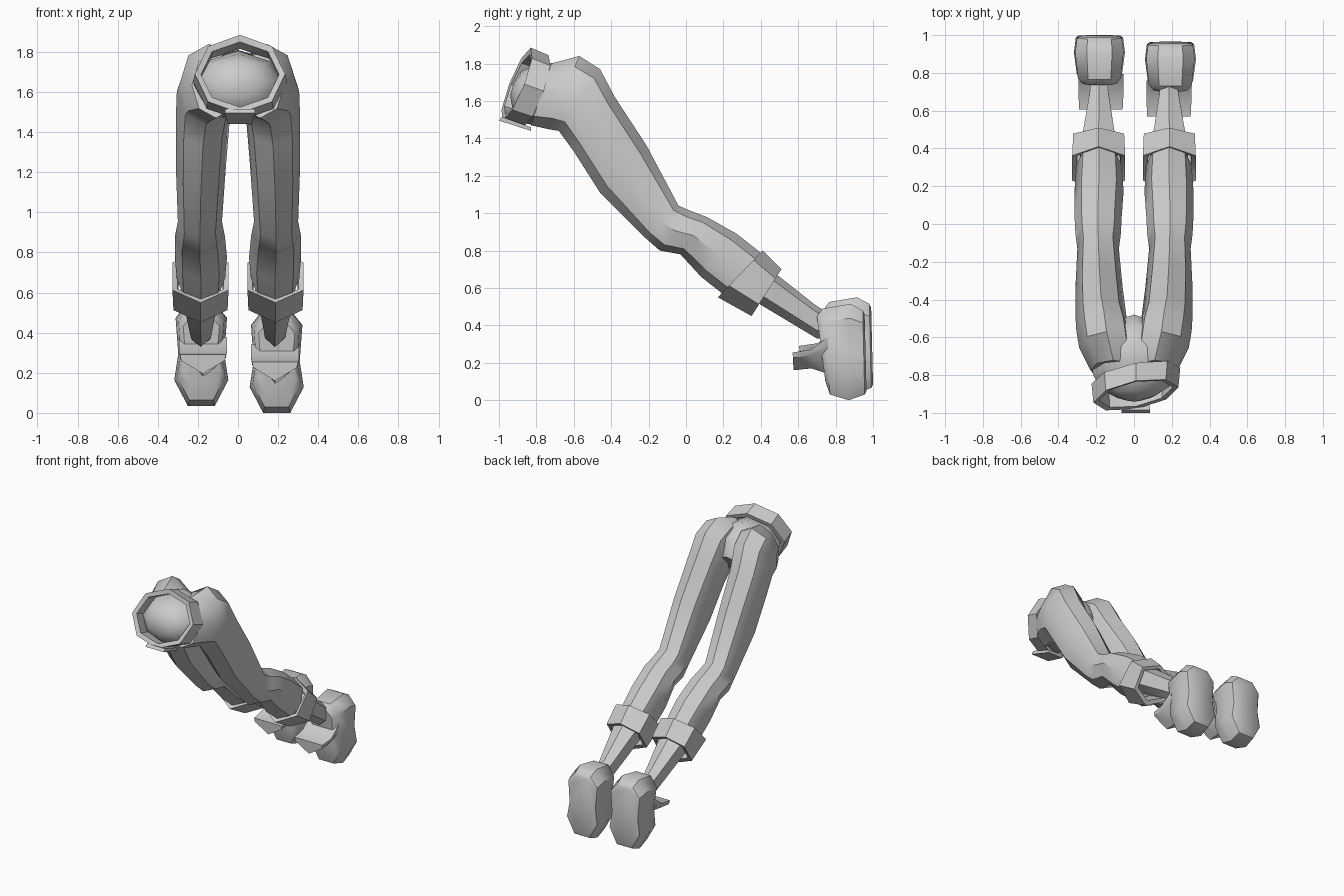
import bpy, bmesh, math
from mathutils import Vector

cube = bpy.data.objects.get("Cube")
if cube:
    bpy.data.objects.remove(cube, do_unlink=True)

grey = bpy.data.materials.new("plain grey")
grey.use_nodes = True
COLOUR = (0.6, 0.6, 0.6, 1)
grey.diffuse_color = COLOUR
grey.node_tree.nodes["Principled BSDF"].inputs["Base Color"].default_value = COLOUR


def polygon(n):
    return [(math.sin(math.tau * i / n), math.cos(math.tau * i / n)) for i in range(n)]


# Cross-sections: (across, along the line from bottom point to top point)
OCTAGON = polygon(8)
HEXAGON = [(0, 1), (1, .6), (1, -.5), (0, -1), (-1, -.5), (-1, .6)]
SOLE = [(.5, 1), (.95, .7), (.85, 0), (1, -.5), (.5, -1)]
SOLE += [(-a, b) for a, b in reversed(SOLE)]
WEDGE = [(-1, 1), (1, 1), (.95, .4), (0, -1), (-.95, .4)]
SQUARE = [(-1, 1), (1, 1), (1, -1), (-1, -1)]


def loft(name, section, rings, side=1, shift=(0, 0, 0), skew=0, closed=False):
    """Each ring: top y, top z, bottom y, bottom z, centre x, half width."""
    bm = bmesh.new()
    loops = []
    for ty, tz, by, bz, x, hw in rings:
        mid = Vector((x * side, (ty + by) / 2, (tz + bz) / 2)) + Vector(shift)
        half = Vector((0, (ty - by) / 2, (tz - bz) / 2))
        loops.append([bm.verts.new(mid + half * b + Vector((a * hw, a * hw * skew, 0)))
                      for a, b in section])
    pairs = list(zip(loops, loops[1:]))
    if closed:
        pairs.append((loops[-1], loops[0]))
    else:
        bm.faces.new(loops[0])
        bm.faces.new(loops[-1])
    n = len(section)
    for p, q in pairs:
        for i in range(n):
            j = (i + 1) % n
            bm.faces.new((p[i], p[j], q[j], q[i]))
    bmesh.ops.recalc_face_normals(bm, faces=bm.faces)
    mesh = bpy.data.meshes.new(name)
    bm.to_mesh(mesh)
    bm.free()
    obj = bpy.data.objects.new(name, mesh)
    bpy.context.collection.objects.link(obj)
    mesh.materials.append(grey)
    bpy.ops.object.select_all(action="DESELECT")
    obj.select_set(True)
    bpy.context.view_layer.objects.active = obj
    bpy.ops.object.shade_smooth_by_angle(angle=math.radians(40))
    return obj


# Hips with a domed waist
loft("hips", OCTAGON, [
    (-.92, 1.70, -.94, 1.63, 0, .04),
    (-.88, 1.76, -.93, 1.57, 0, .12),
    (-.81, 1.79, -.91, 1.52, 0, .185),
    (-.74, 1.80, -.86, 1.48, 0, .215),
    (-.64, 1.81, -.76, 1.46, 0, .24),
    (-.53, 1.74, -.68, 1.45, 0, .2),
    (-.48, 1.62, -.60, 1.45, 0, .08)])

# Loose tilted belt and its buckle
loft("belt", OCTAGON, [
    (-.735, 1.845, -.87, 1.46, .01, .235),
    (-.83, 1.885, -.98, 1.495, .01, .225),
    (-.835, 1.85, -.965, 1.525, .01, .195),
    (-.745, 1.815, -.86, 1.49, .01, .205)], skew=.18, closed=True)
loft("buckle", SQUARE, [
    (-.985, 1.515, -1.0, 1.495, .01, .075),
    (-.83, 1.46, -.83, 1.44, .01, .06)])

for label, side, shift in (("left", 1, (0, 0, 0)), ("right", -1, (.01, .035, .035))):
    # Trouser leg from hip to calf
    loft(label + "_leg", OCTAGON, [
        (-.72, 1.80, -.83, 1.47, .11, .12),
        (-.57, 1.84, -.74, 1.45, .145, .145),
        (-.46, 1.77, -.68, 1.44, .16, .145),
        (-.38, 1.62, -.60, 1.33, .175, .135),
        (-.21, 1.36, -.46, 1.11, .185, .125),
        (-.04, 1.04, -.22, .87, .19, .11),
        (.03, 1.01, -.14, .80, .19, .12),
        (.11, .98, -.03, .78, .19, .125),
        (.27, .89, .08, .66, .185, .13),
        (.41, .78, .22, .55, .185, .12)], side)
    # Rolled cuff
    loft(label + "_cuff", HEXAGON, [
        (.41, .80, .17, .55, .187, .14),
        (.51, .70, .35, .45, .187, .135),
        (.49, .68, .37, .48, .187, .11),
        (.40, .76, .20, .57, .187, .115)], side, closed=True)
    # Ankle
    loft(label + "_ankle", HEXAGON, [
        (.42, .72, .30, .57, .187, .10),
        (.50, .66, .40, .51, .187, .085),
        (.69, .51, .70, .33, .185, .05),
        (.80, .44, .80, .33, .185, .04)], side)
    # Boot standing on its toe, sole facing back
    loft(label + "_boot", SOLE, [
        (.70, .45, .745, .10, .193, .095),
        (.73, .49, .77, .03, .193, .12),
        (.88, .515, .87, 0, .193, .135),
        (.945, .48, .955, .03, .193, .125),
        (.955, .46, .965, .05, .193, .11)], side, shift)
    # Boot tongue
    loft(label + "_tongue", WEDGE, [
        (.57, .255, .575, .16, .185, .115),
        (.67, .27, .67, .17, .185, .12),
        (.76, .34, .76, .14, .185, .12)], side, shift)
